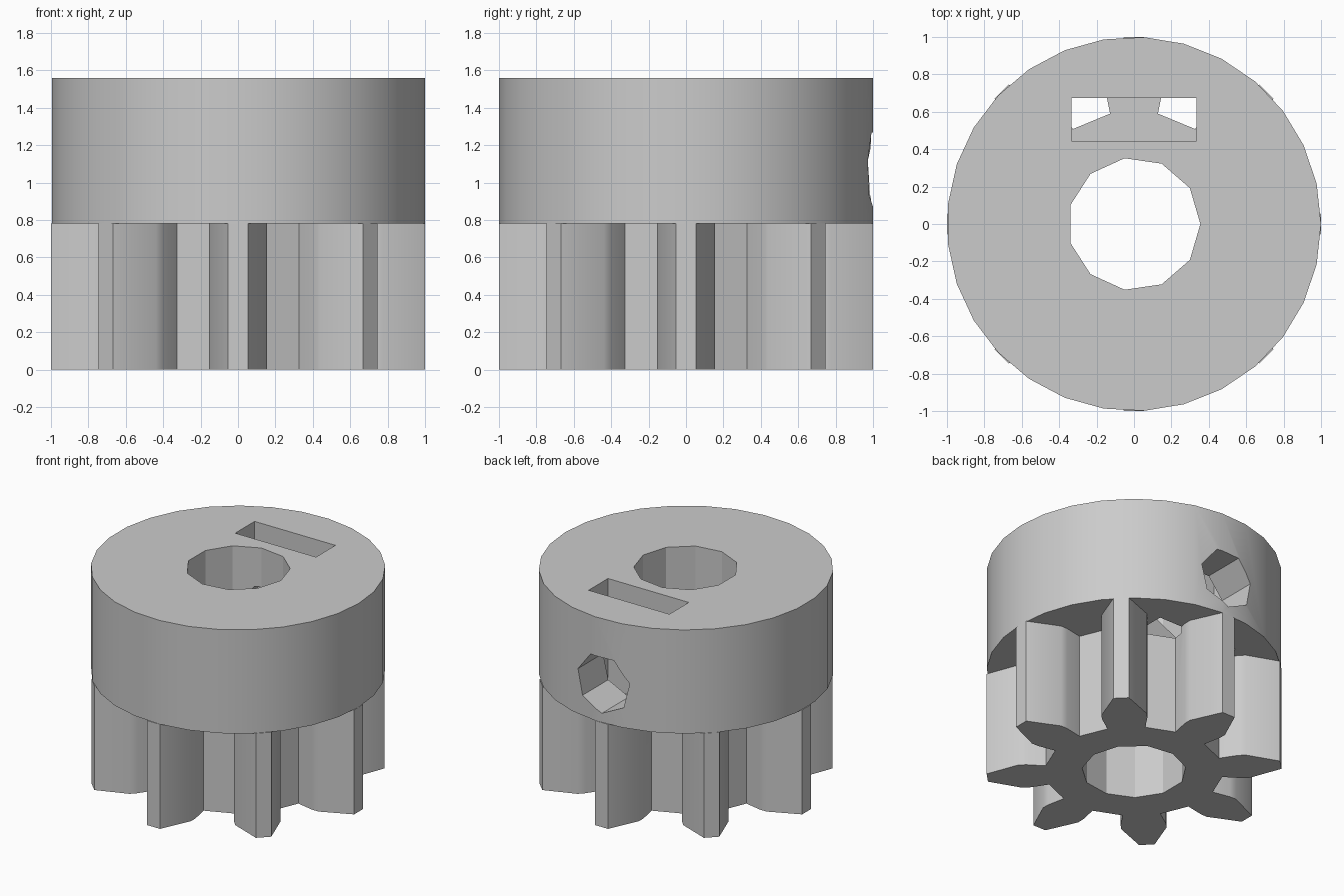
import bpy
import bmesh
from math import cos, sin, pi, radians
from mathutils import Matrix, Vector

old = bpy.data.objects.get("Cube")
if old:
    bpy.data.objects.remove(old, do_unlink=True)

JOIN_Z, TOP_Z = 0.783, 1.56
SCREW_Z = 1.07
TEETH = 8

grey = bpy.data.materials.new("plain grey")
grey.use_nodes = True
colour = (0.6, 0.6, 0.6, 1.0)
grey.diffuse_color = colour
for node in grey.node_tree.nodes:
    if node.type == "BSDF_PRINCIPLED":
        node.inputs["Base Color"].default_value = colour


def prism(name, outline, low, high, matrix=None):
    """Extrude a flat outline from low to high along z, then place it."""
    bm = bmesh.new()
    base = bm.faces.new([bm.verts.new((x, y, low)) for x, y in outline])
    result = bmesh.ops.extrude_face_region(bm, geom=[base], use_keep_orig=True)
    moved = [v for v in result["geom"] if isinstance(v, bmesh.types.BMVert)]
    bmesh.ops.translate(bm, verts=moved, vec=Vector((0, 0, high - low)))
    bmesh.ops.recalc_face_normals(bm, faces=bm.faces)
    if matrix:
        bm.transform(matrix)
    mesh = bpy.data.meshes.new(name)
    bm.to_mesh(mesh)
    bm.free()
    mesh.materials.append(grey)
    obj = bpy.data.objects.new(name, mesh)
    bpy.context.collection.objects.link(obj)
    return obj


def polygon(radius, sides, start=0.0):
    return [(radius * cos(start + 2 * pi * i / sides),
             radius * sin(start + 2 * pi * i / sides)) for i in range(sides)]


def gear_outline():
    # One half tooth as (distance outward, half width), root to tip
    half = [(0.59, 0.128), (0.72, 0.154), (0.775, 0.155), (1.0, 0.053)]
    tooth = [(r, -w) for r, w in half] + [(r, w) for r, w in reversed(half)]
    points = []
    for i in range(TEETH):
        a = 2 * pi * i / TEETH
        points += [(r * cos(a) - w * sin(a), r * sin(a) + w * cos(a)) for r, w in tooth]
    return points


# Main parts
gear = prism("toothed_gear", gear_outline(), 0, JOIN_Z)
collar = prism("round_collar", polygon(1.0, 29), JOIN_Z, TOP_Z)

# Cutters: centre bore, nut slot, and set screw hole running out to the back
bore = prism("bore_cutter", polygon(0.355, 11), -0.5, 2)
slot = prism("nut_slot_cutter",
             [(-0.335, 0.445), (0.335, 0.445), (0.335, 0.675), (-0.335, 0.675)],
             SCREW_Z - 0.335, 2)
toward_back = Matrix.Translation((0, 0, SCREW_Z)) @ Matrix.Rotation(radians(-90), 4, "X")
screw = prism("screw_hole_cutter", polygon(0.22, 7, pi / 2), 0, 1.5, toward_back)


def cut(obj, cutters):
    for cutter in cutters:
        mod = obj.modifiers.new(cutter.name, "BOOLEAN")
        mod.operation = "DIFFERENCE"
        mod.solver = "EXACT"
        mod.object = cutter
    bpy.context.view_layer.update()
    evaluated = obj.evaluated_get(bpy.context.evaluated_depsgraph_get())
    mesh = bpy.data.meshes.new_from_object(evaluated)
    obj.modifiers.clear()
    obj.data = mesh


cut(gear, [bore, slot])
cut(collar, [bore, slot, screw])
for cutter in (bore, slot, screw):
    bpy.data.objects.remove(cutter, do_unlink=True)

# Soft shading on the collar wall and tooth flanks, crisp elsewhere
for obj in (gear, collar):
    bpy.ops.object.select_all(action="DESELECT")
    obj.select_set(True)
    bpy.context.view_layer.objects.active = obj
    bpy.ops.object.shade_smooth_by_angle(angle=radians(30))
